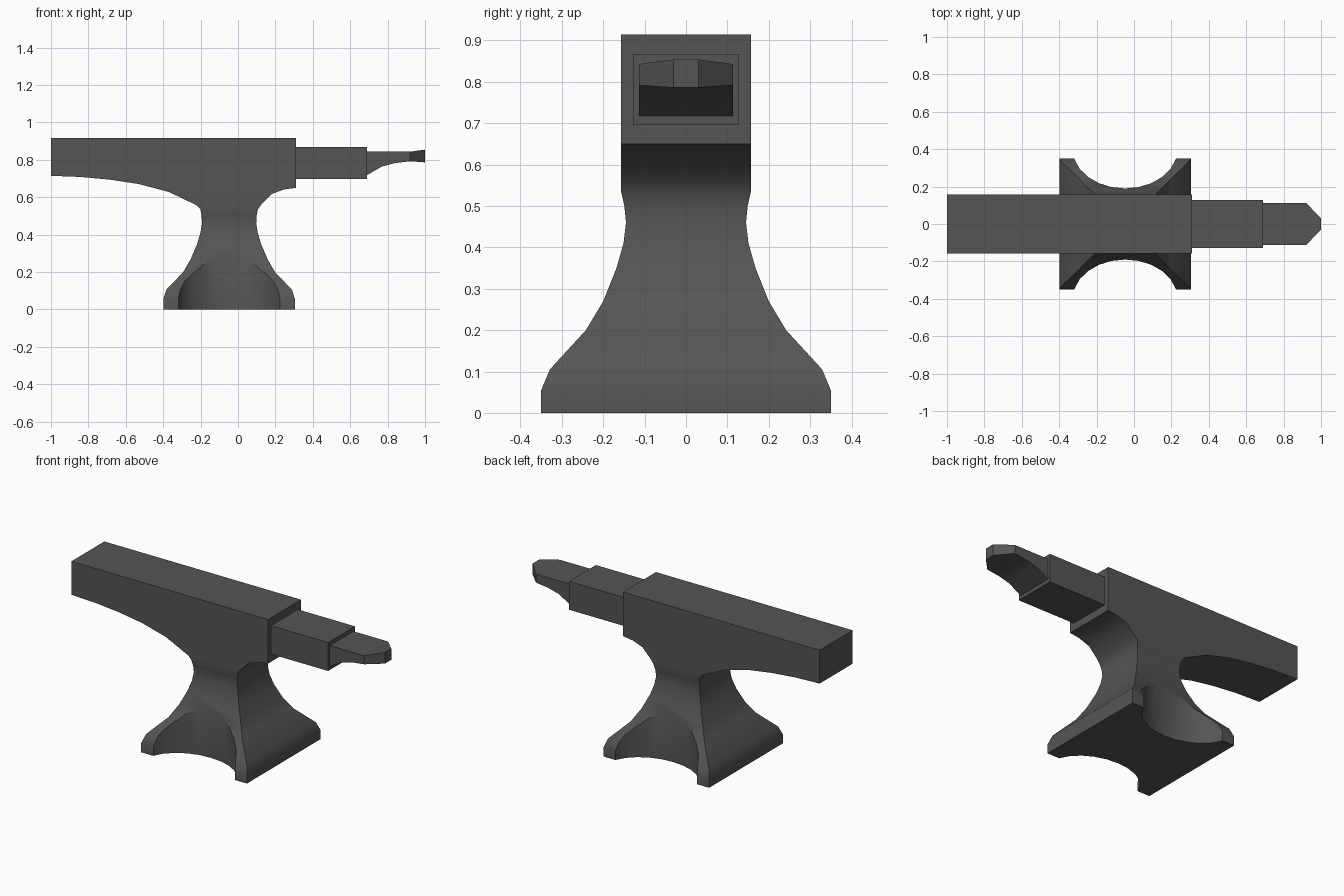
import bpy
import bmesh
from math import radians, cos, sin, pi

if "Cube" in bpy.data.objects:
    bpy.data.objects.remove(bpy.data.objects["Cube"], do_unlink=True)

iron = bpy.data.materials.new("dark iron")
iron.use_nodes = True
IRON = (0.09, 0.09, 0.09, 1)
iron.diffuse_color = IRON
iron.node_tree.nodes["Principled BSDF"].inputs["Base Color"].default_value = IRON

WAIST_X = -0.0475   # centre line of the pedestal
HALF = 0.157        # half width of the top block


def make_object(name, bm):
    bmesh.ops.recalc_face_normals(bm, faces=bm.faces)
    mesh = bpy.data.meshes.new(name)
    bm.to_mesh(mesh)
    bm.free()
    mesh.materials.append(iron)
    obj = bpy.data.objects.new(name, mesh)
    bpy.context.collection.objects.link(obj)
    return obj


def select_only(obj):
    bpy.ops.object.select_all(action="DESELECT")
    obj.select_set(True)
    bpy.context.view_layer.objects.active = obj


def smooth(obj, angle):
    select_only(obj)
    bpy.ops.object.shade_smooth_by_angle(angle=radians(angle))


def bridge(bm, rings):
    """Skin a list of equal rings and cap both ends."""
    for a, b in zip(rings, rings[1:]):
        for i in range(len(a)):
            j = (i + 1) % len(a)
            bm.faces.new((a[i], a[j], b[j], b[i]))
    bm.faces.new(rings[0])
    bm.faces.new(rings[-1])


# Body: flared pedestal levels (z, half length, half width)
levels = [(0, .352, .35), (.055, .352, .35), (.105, .336, .329), (.2, .245, .242),
          (.27, .205, .2), (.35, .171, .168), (.41, .153, .151), (.46, .145, .145),
          (.5, .147, .149), (.535, .154, HALF)]
bm = bmesh.new()
rings = [[bm.verts.new((WAIST_X + sx * hx, sy * hy, z))
          for sx, sy in ((-1, -1), (1, -1), (1, 1), (-1, 1))] for z, hx, hy in levels]
bridge(bm, rings)
bm.faces.ensure_lookup_table()
bm.faces.remove(bm.faces[-1])

# Body: top block outline, continued from the last pedestal level
outline = [(.124, .56), (.18, .617), (.245, .641), (.31, .65), (.31, .915), (-1, .915),
           (-1, .714), (-.84, .708), (-.68, .693), (-.53, .67), (-.37, .628), (-.22, .556)]
bl, br, tr, tl = rings[-1]
front = [bl, br] + [bm.verts.new((x, -HALF, z)) for x, z in outline]
back = [tl, tr] + [bm.verts.new((x, HALF, z)) for x, z in outline]
bm.faces.new(front)
bm.faces.new(back)
for i in range(1, len(front)):
    j = (i + 1) % len(front)
    bm.faces.new((front[i], front[j], back[j], back[i]))
body = make_object("anvil_body", bm)

# Upright elliptical scoops in the front and back of the foot
for side, label in ((-1, "front"), (1, "back")):
    bm = bmesh.new()
    bridge(bm, [[bm.verts.new((WAIST_X + .28 * cos(t * pi / 12),
                               side * .4 + .21 * sin(t * pi / 12), z))
                 for t in range(24)] for z in (-.1, .5)])
    cutter = make_object(label + "_scoop_cutter", bm)
    cutter.hide_render = True
    mod = body.modifiers.new(label + "_scoop", "BOOLEAN")
    mod.operation = "DIFFERENCE"
    mod.solver = "EXACT"
    mod.object = cutter
    select_only(body)
    bpy.ops.object.modifier_apply(modifier=mod.name)
    bpy.data.objects.remove(cutter, do_unlink=True)
smooth(body, 35)


def bar(name, sections):
    """Rectangular bar along x from (x, half width, bottom, top) sections."""
    bm = bmesh.new()
    bridge(bm, [[bm.verts.new((x, y, z)) for y, z in ((-w, lo), (w, lo), (w, hi), (-w, hi))]
                for x, w, lo, hi in sections])
    return make_object(name, bm)


# Stepped table and blunt horn
bar("step_block", [(.3, .128, .696, .867), (.69, .128, .696, .867)])
horn = bar("horn", [(.68, .113, .715, .843), (.69, .113, .718, .843), (.77, .113, .764, .843),
                    (.84, .113, .782, .843), (.92, .113, .792, .843), (1, .03, .786, .854)])
smooth(horn, 30)
